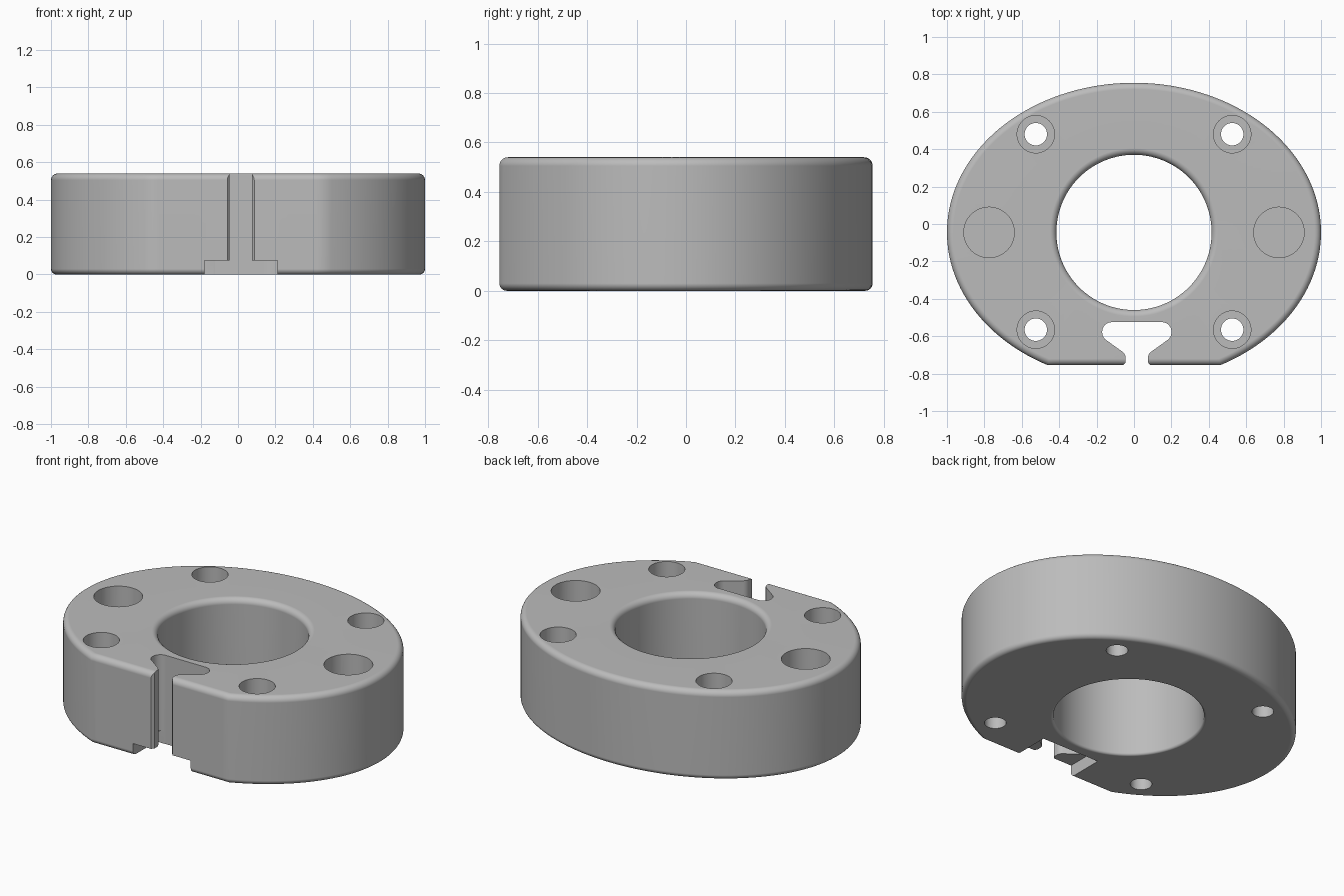
import bpy, bmesh
from math import sin, cos, pi, asin, atan2, radians
from mathutils import Vector

HEIGHT = 0.54
CENTRE_Y = -0.045
FLAT_Y = -0.755
HOLE_R = 0.415
STEPS = 6

default = bpy.data.objects.get("Cube")
if default:
    bpy.data.objects.remove(default, do_unlink=True)

grey = bpy.data.materials.new("plain grey")
grey.use_nodes = True
colour = (0.5, 0.5, 0.5, 1)
grey.diffuse_color = colour
grey.node_tree.nodes["Principled BSDF"].inputs["Base Color"].default_value = colour


def add_object(name, bm):
    bmesh.ops.recalc_face_normals(bm, faces=bm.faces)
    mesh = bpy.data.meshes.new(name)
    bm.to_mesh(mesh)
    bm.free()
    mesh.materials.append(grey)
    obj = bpy.data.objects.new(name, mesh)
    bpy.context.collection.objects.link(obj)
    return obj


def outline(d):
    """Ellipse with a flat front, moved inwards by d."""
    ry = 0.8 - d
    start = -asin((CENTRE_Y - FLAT_Y - d) / ry)
    span = pi - 2 * start
    arc = [start + span * i / 120 for i in range(121)]
    pts = [Vector(((1 - d) * cos(a), CENTRE_Y + ry * sin(a))) for a in arc]
    return pts + [pts[-1].lerp(pts[0], i / 24) for i in range(1, 24)]


def bore(d):
    """Central circle, widened by d, in step with the outline."""
    r = HOLE_R + d
    angles = [atan2(p.y - CENTRE_Y, p.x) for p in outline(0)]
    return [Vector((r * cos(a), CENTRE_Y + r * sin(a))) for a in angles]


def edge_profile(top, bottom):
    """Inset and height pairs running up a wall with rounded edges."""
    quarter = [pi / 2 * i / STEPS for i in range(STEPS + 1)]
    low = [(bottom * (1 - sin(a)), bottom * (1 - cos(a))) for a in quarter]
    high = [(top * (1 - cos(a)), HEIGHT - top * (1 - sin(a))) for a in quarter]
    return low + high


def prism(name, pts, z0, z1):
    bm = bmesh.new()
    face = bm.faces.new([bm.verts.new((x, y, z0)) for x, y in pts])
    moved = bmesh.ops.extrude_face_region(bm, geom=[face])["geom"]
    verts = [v for v in moved if isinstance(v, bmesh.types.BMVert)]
    bmesh.ops.translate(bm, verts=verts, vec=(0, 0, z1 - z0))
    return add_object(name, bm)


def disc(x, y, r, n=48):
    return [(x + r * cos(2 * pi * i / n), y + r * sin(2 * pi * i / n)) for i in range(n)]


def rounded(corners):
    """Open path of (x, y, radius) corners with arcs at the bends."""
    out = []
    for i, (x, y, r) in enumerate(corners):
        p = Vector((x, y))
        if not r:
            out.append(p)
            continue
        a = (Vector(corners[i - 1][:2]) - p).normalized()
        b = (Vector(corners[i + 1][:2]) - p).normalized()
        half = a.angle(b) / 2
        reach = r / abs(sin(half) / cos(half))
        mid = p + (a + b).normalized() * r / sin(half)
        u, v = p + a * reach - mid, p + b * reach - mid
        for k in range(9):
            out.append(mid + u.lerp(v, k / 8).normalized() * r)
    return out


# Ring body: rounded outer wall and bore, joined into one closed loop of strips
bm = bmesh.new()
sections = [(outline(d), z) for d, z in edge_profile(0.035, 0.03)]
sections += [(bore(d), z) for d, z in reversed(edge_profile(0.035, 0.015))]
rings = [[bm.verts.new((p.x, p.y, z)) for p in pts] for pts, z in sections]
for k, ring in enumerate(rings):
    following = rings[(k + 1) % len(rings)]
    for i in range(len(ring)):
        j = (i + 1) % len(ring)
        bm.faces.new((ring[i], ring[j], following[j], following[i]))
body = add_object("ring_body", bm)

# Counterbored bolt holes and the two wide blind pockets
cutters = []
for x in (-0.525, 0.525):
    for y in (-0.565, 0.48):
        cutters.append(prism("bolt_hole_cutter", disc(x, y, 0.06), -0.1, 0.7))
        cutters.append(prism("counterbore_cutter", disc(x, y, 0.1), 0.22, 0.7))
for x in (-0.775, 0.775):
    cutters.append(prism("pocket_cutter", disc(x, CENTRE_Y, 0.135), 0.15, 0.7))

# Keyhole slot in the front, slightly off centre
SLOT_X = 0.015
side = rounded([(0, -0.525, 0), (0.185, -0.525, 0.05), (0.185, -0.605, 0.05),
                (0.06, -0.695, 0.04), (0.06, FLAT_Y + 0.015, 0),
                (0.072, FLAT_Y, 0), (0.072, -0.9, 0)])
slot = [(SLOT_X + p.x, p.y) for p in side]
slot += [(SLOT_X - p.x, p.y) for p in reversed(side[1:])]
cutters.append(prism("slot_cutter", slot, -0.1, 0.7))

# Shallow rectangular recess under the slot
recess = [(-0.18, -0.9), (0.21, -0.9), (0.21, -0.526), (-0.18, -0.526)]
cutters.append(prism("recess_cutter", recess, -0.1, 0.075))

bpy.context.view_layer.objects.active = body
for cutter in cutters:
    mod = body.modifiers.new("cut", "BOOLEAN")
    mod.operation = "DIFFERENCE"
    mod.solver = "EXACT"
    mod.object = cutter
    bpy.ops.object.modifier_apply(modifier=mod.name)
    bpy.data.objects.remove(cutter, do_unlink=True)

# Smooth curved walls, crisp cut edges, even flat faces
for obj in bpy.context.selected_objects:
    obj.select_set(False)
body.select_set(True)
bpy.ops.object.shade_smooth_by_angle(angle=radians(30))
weighted = body.modifiers.new("even_normals", "WEIGHTED_NORMAL")
weighted.keep_sharp = True
